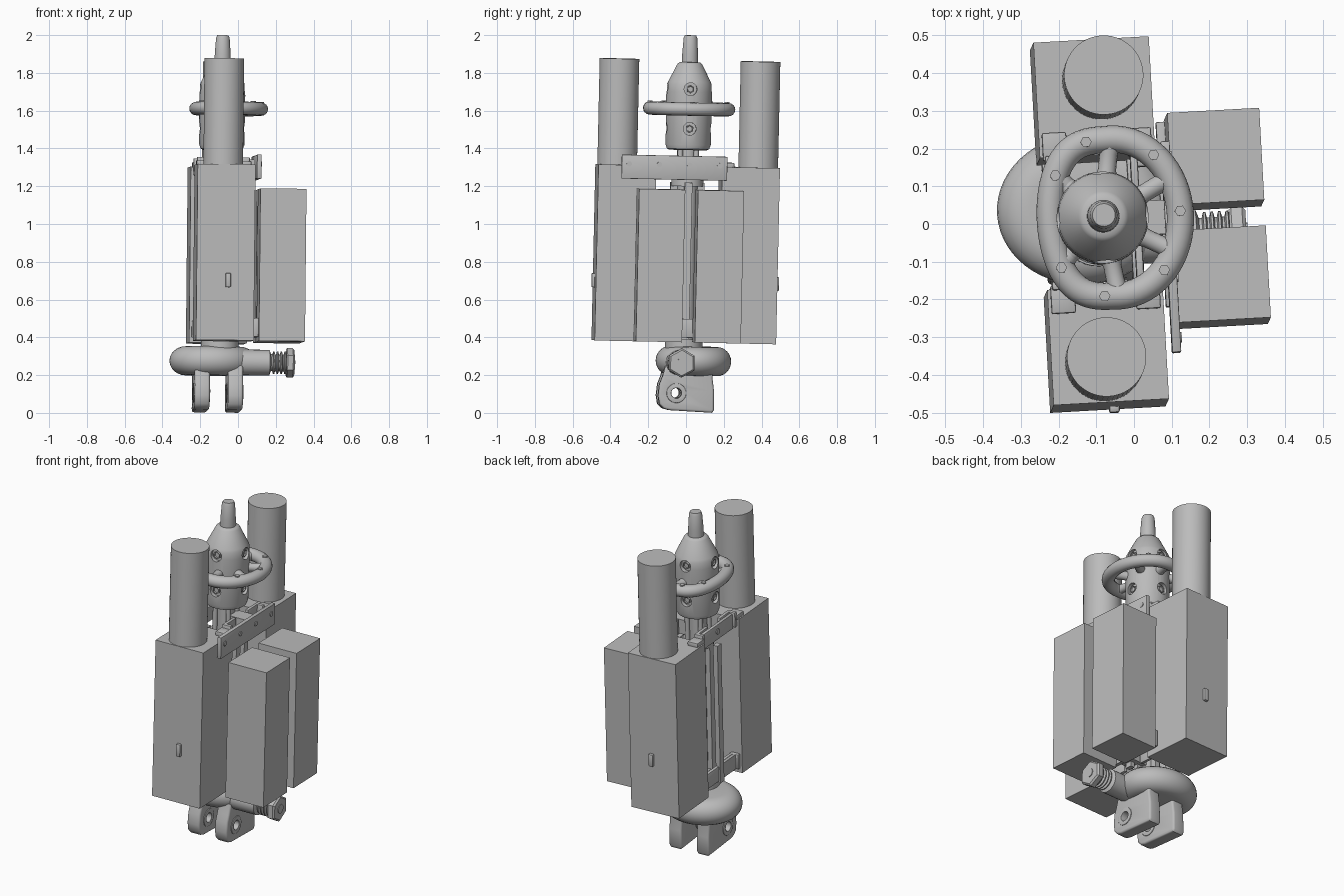
import bpy, bmesh, math
from mathutils import Matrix, Vector

if "Cube" in bpy.data.objects:
    bpy.data.objects.remove(bpy.data.objects["Cube"])

# One plain grey for the whole unit
grey = bpy.data.materials.new("plain_grey")
grey.diffuse_color = (0.5, 0.5, 0.5, 1)
grey.use_nodes = True
grey.node_tree.nodes["Principled BSDF"].inputs["Base Color"].default_value = grey.diffuse_color

# The whole assembly is turned and leans slightly
LEAN = Matrix(((1, 0, .010), (0, 1, .022), (-.010, -.022, 1))).to_4x4()
M = Matrix.Translation((-.10, -.02, 0)) @ LEAN @ Matrix.Rotation(math.radians(3.2), 4, 'Z')
ALONG_X = Matrix.Rotation(math.pi / 2, 4, 'Y')
ALONG_Y = Matrix.Rotation(-math.pi / 2, 4, 'X')


def finish(name, bm, mat=Matrix()):
    bmesh.ops.recalc_face_normals(bm, faces=bm.faces)
    me = bpy.data.meshes.new(name)
    bm.to_mesh(me)
    bm.free()
    me.materials.append(grey)
    ob = bpy.data.objects.new(name, me)
    bpy.context.collection.objects.link(ob)
    ob.data.transform(M @ mat)
    return ob


def box(name, x, y, z, bevel=0):
    bm = bmesh.new()
    bmesh.ops.create_cube(bm, size=1)
    for v in bm.verts:
        v.co = [lo + (c + .5) * (hi - lo) for c, (lo, hi) in zip(v.co, (x, y, z))]
    if bevel:
        bmesh.ops.bevel(bm, geom=bm.edges[:], offset=bevel, segments=2, affect='EDGES', profile=.5)
    return finish(name, bm)


def add_lathe(bm, profile, n=32, mat=Matrix()):
    rings = [[bm.verts.new(mat @ Vector((r * math.cos(math.tau * i / n), r * math.sin(math.tau * i / n), z)))
              for i in range(n)] for r, z in profile]
    for a, b in zip(rings, rings[1:]):
        for i in range(n):
            bm.faces.new((a[i], a[(i + 1) % n], b[(i + 1) % n], b[i]))
    bm.faces.new(rings[0][::-1])
    bm.faces.new(rings[-1])


def lathe(name, profile, n=32, mat=Matrix()):
    bm = bmesh.new()
    add_lathe(bm, profile, n)
    return finish(name, bm, mat)


def rod(name, r, a, b, mat=Matrix(), n=32):
    return lathe(name, [(r, a), (r, b)], n, mat)


def plate(name, loops, depth, bevel, mat):
    """Flat filled outline; later loops are holes."""
    cu = bpy.data.curves.new(name, 'CURVE')
    cu.dimensions, cu.fill_mode = '2D', 'BOTH'
    cu.extrude, cu.bevel_depth, cu.bevel_resolution = depth / 2 - bevel, bevel, 2
    cu.offset = -bevel
    for pts in loops:
        sp = cu.splines.new('POLY')
        sp.points.add(len(pts) - 1)
        for p, q in zip(sp.points, pts):
            p.co = (q[0], q[1], 0, 1)
        sp.use_cyclic_u = True
    tmp = bpy.data.objects.new(name + "_tmp", cu)
    bpy.context.collection.objects.link(tmp)
    bpy.context.view_layer.update()
    me = bpy.data.meshes.new_from_object(tmp.evaluated_get(bpy.context.evaluated_depsgraph_get()))
    bm = bmesh.new()
    bm.from_mesh(me)
    bpy.data.objects.remove(tmp)
    bmesh.ops.remove_doubles(bm, verts=bm.verts, dist=1e-5)
    return finish(name, bm, mat)


def circle(cx, cy, r, n=24, a0=0, a1=math.tau):
    return [(cx + r * math.cos(a0 + (a1 - a0) * i / n), cy + r * math.sin(a0 + (a1 - a0) * i / n)) for i in range(n)]


# Large side packs with tall canisters and small latches
for side, label, cx in ((-1, "front", -.012), (1, "back", .022)):
    y = sorted((side * .175, side * .481))
    box(label + "_large_pack", (-.153, .153), y, (.375, 1.307))
    rod(label + "_canister", .105, 1.30, 1.868, Matrix.Translation((cx, side * .373, 0)), 48)
    box(label + "_latch", (.0, .028), sorted((side * .475, side * .497)), (.655, .73), .006)
    # angle brackets holding the pack to the core
    for sx in (-1, 1):
        for z in (.40, 1.26):
            box(label + "_bracket_foot", sorted((sx * .085, sx * .14)), sorted((side * .155, side * .178)), (z, z + .09), .005)
            box(label + "_bracket_web", sorted((sx * .085, sx * .105)), sorted((side * .06, side * .178)), (z, z + .09), .005)
        box(label + "_bracket_top", sorted((sx * .08, sx * .145)), sorted((side * .165, side * .24)), (1.30, 1.33), .005)

# Smaller packs on the right
for side, label in ((-1, "front"), (1, "back")):
    y = side * .156
    box(label + "_small_pack", (.192, .436), (y - .122, y + .122), (.378, 1.185))

# Clamp bars with bolts
for label, y0, y1, z0, z1 in (("upper", -.36, .20, 1.235, 1.362), ("lower", -.22, .27, .40, .50)):
    box(label + "_clamp_bar", (.168, .192), (y0, y1), (z0, z1), .003)
    for i in range(4):
        yb = y0 + .04 + (y1 - y0 - .08) * i / 3
        rod(label + "_clamp_bolt", .014, .185, .196, Matrix.Translation((0, yb, (z0 + z1) / 2 + .015)) @ ALONG_X, 12)
    box(label + "_clamp_arm", (.04, .18), (-.045, .045), (z0 + .02, z1 - .02))

# Central column with rails
lathe("core_column", [(.10, .33), (.10, .39), (.055, .39), (.055, 1.20), (.085, 1.20), (.085, 1.235),
                      (.05, 1.235), (.05, 1.41)])
for i in range(4):
    a = math.pi / 2 * i
    for d in (.07, .12) if i % 2 == 0 else (.07,):
        c = (d * math.cos(a), d * math.sin(a))
        box("core_rail", (c[0] - .014, c[0] + .014), (c[1] - .02, c[1] + .02), (.39, 1.22))
    rod("neck_post", .014, 1.2, 1.42, Matrix.Translation((.06 * math.cos(a + .78), .06 * math.sin(a + .78), 0)), 12)
for z in (.40, 1.25):
    box("left_clamp_plate", (-.125, -.105), (-.16, .16), (z, z + .09), .004)
    rod("left_clamp_bolt", .016, .12, .13, Matrix.Translation((0, 0, z + .05)) @ ALONG_X.inverted(), 12)

# Head with round ports cut into it
head = lathe("head", [(.10, 1.392), (.112, 1.398), (.12, 1.42), (.122, 1.70), (.119, 1.74), (.112, 1.755),
                      (.066, 1.846), (.056, 1.855), (.043, 1.857), (.042, 1.90), (.036, 1.985), (.03, 1.999)], 48)
bm = bmesh.new()
for z in (1.505, 1.715):
    for i in range(4):
        m = Matrix.Rotation(math.pi / 2 * i, 4, 'Z') @ Matrix.Translation((0, 0, z)) @ ALONG_X
        add_lathe(bm, [(.034, .098), (.034, .16)], 24, m)
        lathe("port_plug", [(.022, .09), (.022, .112), (.017, .112), (.015, .105)], 6, m)
cutter = finish("port_cutter", bm)
cutter.hide_render = True
mod = head.modifiers.new("ports", 'BOOLEAN')
mod.object, mod.operation, mod.solver = cutter, 'DIFFERENCE', 'EXACT'
bpy.context.view_layer.objects.active = head
bpy.ops.object.modifier_apply(modifier=mod.name)
bpy.data.objects.remove(cutter)


# Guard ring, flattened on the left
def ring_point(t):
    c, s = math.cos(t), math.sin(t)
    x = .175 * c if c > 0 else -.17 * abs(c) ** .62
    return Vector((.032 + x, .208 * s, 1.61))


bm = bmesh.new()
N, K, rows = 64, 16, []
for i in range(N):
    t = math.tau * i / N
    p = ring_point(t)
    out = (ring_point(t + .01) - ring_point(t - .01)).cross(Vector((0, 0, 1))).normalized()
    rows.append([bm.verts.new(p + out * .036 * math.cos(math.tau * k / K) + Vector((0, 0, .035 * math.sin(math.tau * k / K))))
                 for k in range(K)])
for i in range(N):
    a, b = rows[i], rows[(i + 1) % N]
    for k in range(K):
        bm.faces.new((a[k], b[k], b[(k + 1) % K], a[(k + 1) % K]))
finish("guard_ring", bm)
for deg in (102, 145, 50, 2, -45, -95, -143):
    p = ring_point(math.radians(deg))
    rod("ring_bolt", .015, 1.63, 1.649, Matrix.Translation((p.x, p.y, 0)), 6)
for deg in (90, 28, -28, -90, 145, -145):
    p = ring_point(math.radians(deg))
    flat = Vector((p.x, p.y, 0))
    m = Matrix.Translation((0, 0, 1.61)) @ Matrix.Rotation(math.atan2(p.y, p.x), 4, 'Z') @ ALONG_X
    L = flat.length
    lathe("ring_spoke", [(.03, .10), (.024, .13), (.024, L - .04), (.03, L)], 16, m)

# Rounded base disc
prof = [(.125 + .075 * math.cos(a), .275 + .077 * math.sin(a))
        for a in (math.radians(-90 + 15 * i) for i in range(13))]
lathe("base_disc", prof, 56, Matrix.Translation((-.033, .055, 0)) @ Matrix.Diagonal((1.15, 1, 1, 1)))

# Ribbed side stub with hex end
stub = [(.068, .08), (.068, .262), (.045, .270)]
for i in range(4):
    x = .278 + .02 * i
    stub += [(.045, x), (.06, x + .004), (.06, x + .010), (.045, x + .014)]
stub += [(.045, .352)]
S = Matrix.Translation((0, -.03, .268)) @ ALONG_X
lathe("side_stub", stub, 28, S)
lathe("stub_hex_end", [(.072, .350), (.078, .356), (.078, .385), (.068, .394)], 6, S)
rod("stub_cap", .026, .39, .398, S, 16)

# Twin lugs with a bored eye; outline is in y and z
outline = ([(.155, .25), (.150, .19), (.160, .12), (.162, .02), (.152, .005)] +
           [(-.075, .014), (-.105, .022), (-.128, .045), (-.136, .09), (-.130, .15), (-.115, .19), (-.10, .25)])
YZ = Matrix(((0, 0, 1, 0), (1, 0, 0, 0), (0, 1, 0, 0), (0, 0, 0, 1)))
for label, x in (("left", -.097), ("right", .079)):
    T = Matrix.Translation((x, 0, 0)) @ YZ
    plate(label + "_lug", [outline, circle(-.04, .105, .028)], .08, .012, T)
    plate(label + "_eye_collar", [circle(-.04, .105, .052, 32), circle(-.04, .105, .027)], .088, .003, T)

# Smooth round parts, keep crisp edges
bpy.ops.object.select_all(action='DESELECT')
for ob in bpy.context.scene.objects:
    ob.select_set(True)
    bpy.context.view_layer.objects.active = ob
bpy.ops.object.shade_smooth_by_angle(angle=math.radians(35))
